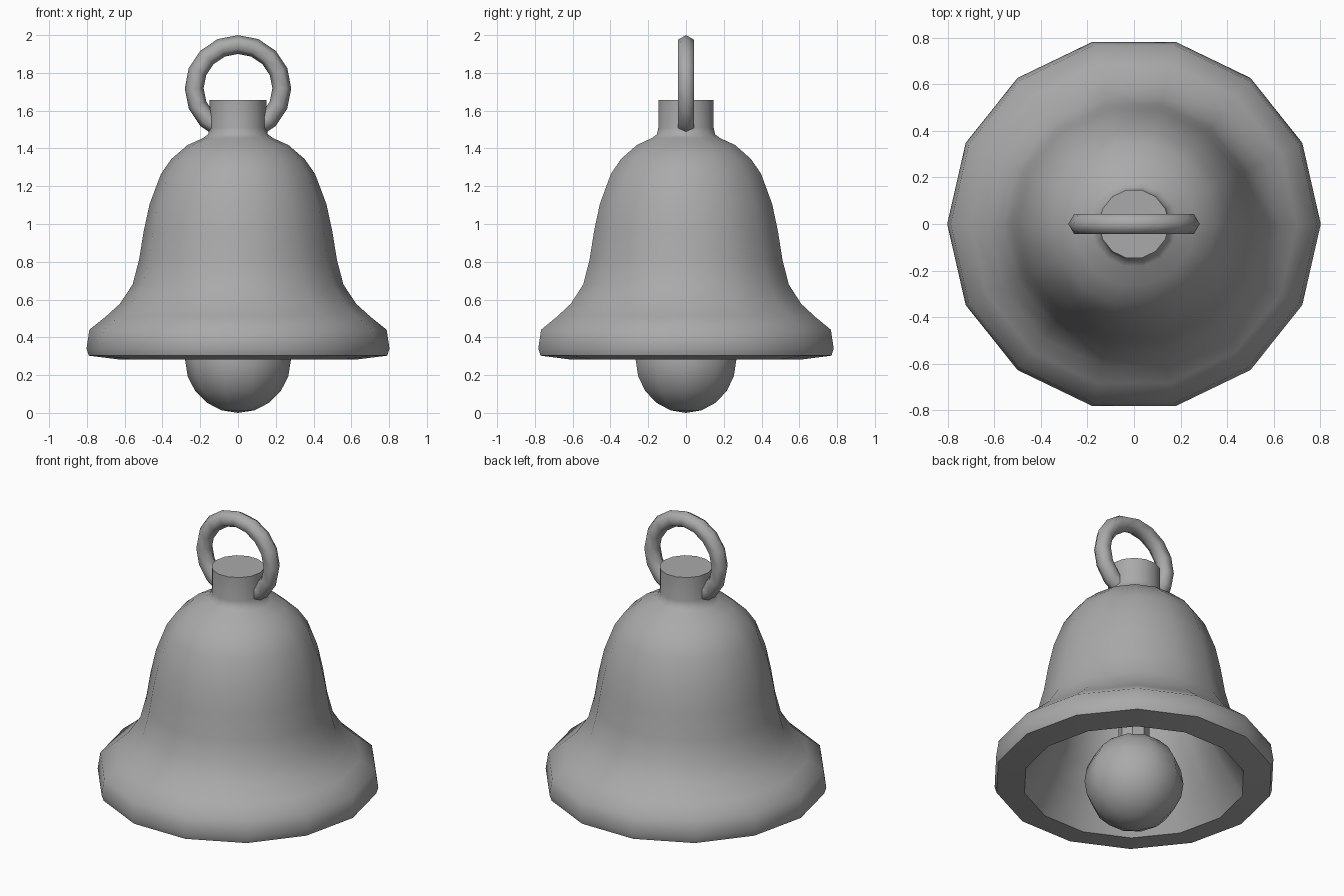
import bpy, bmesh, math

if "Cube" in bpy.data.objects:
    bpy.data.objects.remove(bpy.data.objects["Cube"])

SIDES = 14

# Dark grey metal
metal = bpy.data.materials.new("dark_grey")
metal.diffuse_color = (0.4, 0.4, 0.4, 1)
metal.use_nodes = True
metal.node_tree.nodes["Principled BSDF"].inputs["Base Color"].default_value = metal.diffuse_color

def finish(obj, angle=55):
    obj.data.materials.append(metal)
    bpy.ops.object.select_all(action='DESELECT')
    obj.select_set(True)
    bpy.context.view_layer.objects.active = obj
    bpy.ops.object.shade_smooth_by_angle(angle=math.radians(angle))

def lathe(name, profile, sides=SIDES, angle=55):
    """Spin a (radius, z) profile around z."""
    bm = bmesh.new()
    rings = []
    for r, z in profile:
        if r == 0:
            rings.append([bm.verts.new((0, 0, z))] * sides)
        else:
            rings.append([bm.verts.new((r * math.cos(2 * math.pi * i / sides),
                                        r * math.sin(2 * math.pi * i / sides), z))
                          for i in range(sides)])
    for a, b in zip(rings, rings[1:]):
        for i in range(sides):
            j = (i + 1) % sides
            bm.faces.new(list(dict.fromkeys((a[i], a[j], b[j], b[i]))))
    bmesh.ops.recalc_face_normals(bm, faces=bm.faces)
    mesh = bpy.data.meshes.new(name)
    bm.to_mesh(mesh)
    bm.free()
    obj = bpy.data.objects.new(name, mesh)
    bpy.context.collection.objects.link(obj)
    finish(obj, angle)
    return obj

# Bell wall: inner surface, rim, flared outer surface, neck
inner = [(0, 1.35), (0.16, 1.31), (0.28, 1.2), (0.36, 1.02), (0.40, 0.8),
         (0.45, 0.6), (0.53, 0.45), (0.63, 0.283)]
outer = [(0.79, 0.303), (0.802, 0.34), (0.787, 0.44), (0.70, 0.51), (0.626, 0.577),
         (0.558, 0.68), (0.524, 0.81), (0.499, 0.963), (0.468, 1.106), (0.408, 1.265),
         (0.353, 1.344), (0.267, 1.418), (0.185, 1.455), (0.158, 1.475), (0.150, 1.51),
         (0.150, 1.657), (0, 1.657)]
lathe("bell_body", inner + outer)

# Hanging ring through the neck
bpy.ops.mesh.primitive_torus_add(major_radius=0.232, minor_radius=0.05,
                                 major_segments=16, minor_segments=6,
                                 location=(0, 0, 1.718), rotation=(math.pi / 2, 0, 0))
ring = bpy.context.object
ring.name = "hanging_ring"
finish(ring, 65)

# Clapper ball and rod
bpy.ops.mesh.primitive_uv_sphere_add(segments=10, ring_count=10, radius=0.28,
                                     location=(0, 0, 0.28), rotation=(0, 0, math.pi / 2))
ball = bpy.context.object
ball.name = "clapper_ball"
finish(ball, 60)
lathe("clapper_rod", [(0, 0.45), (0.088, 0.45), (0.088, 1.36), (0, 1.36)], sides=8, angle=30)
